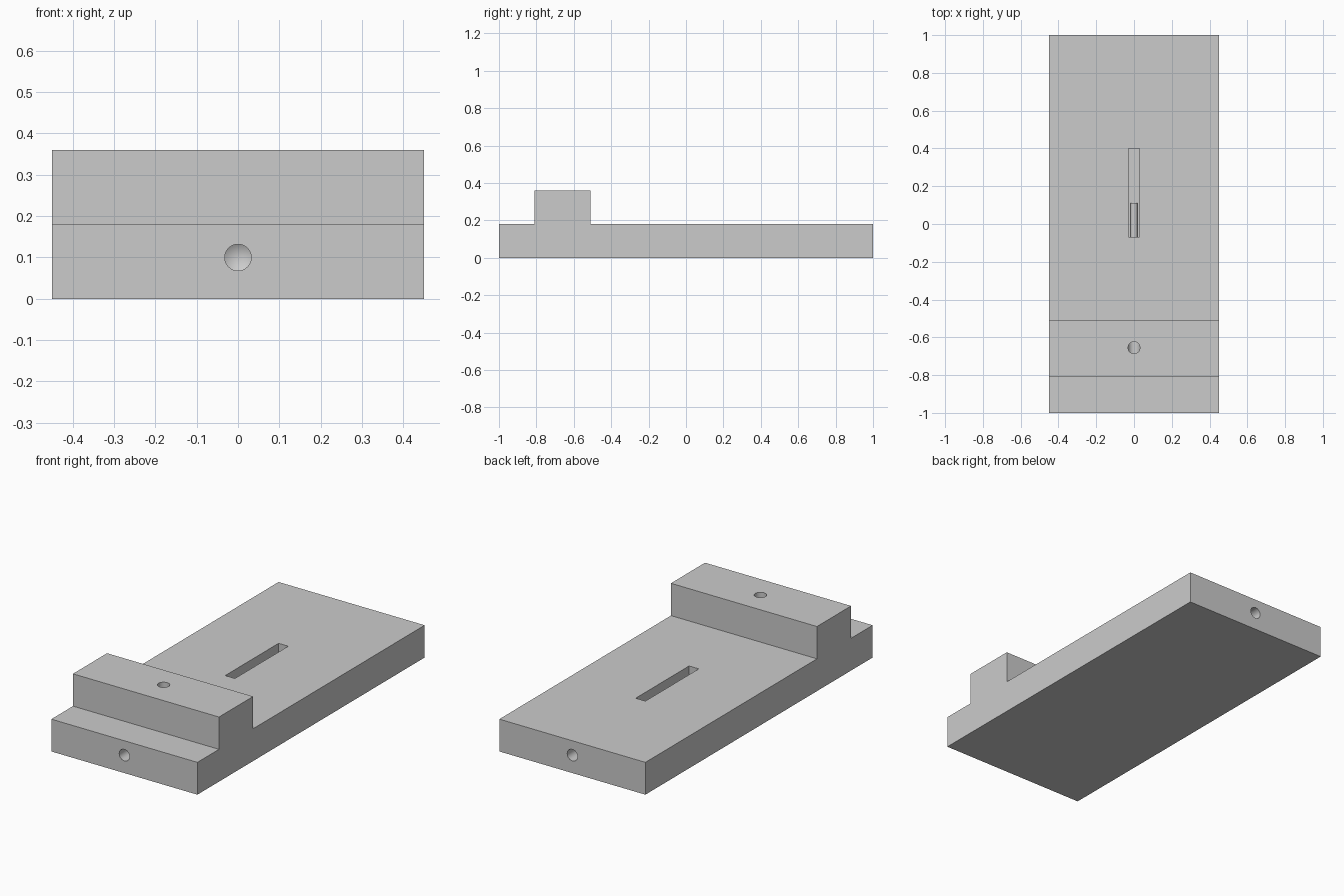
import bpy, bmesh
from math import pi
from mathutils import Matrix, Vector

cube = bpy.data.objects.get("Cube")
if cube:
    bpy.data.objects.remove(cube, do_unlink=True)

grey = bpy.data.materials.new("plain grey")
grey.use_nodes = True
grey.diffuse_color = (0.6, 0.6, 0.6, 1)
grey.node_tree.nodes["Principled BSDF"].inputs["Base Color"].default_value = (0.6, 0.6, 0.6, 1)


def finish(name, bm):
    bmesh.ops.recalc_face_normals(bm, faces=bm.faces)
    mesh = bpy.data.meshes.new(name)
    bm.to_mesh(mesh)
    bm.free()
    mesh.materials.append(grey)
    obj = bpy.data.objects.new(name, mesh)
    bpy.context.collection.objects.link(obj)
    return obj


def box(name, size, centre):
    bm = bmesh.new()
    bmesh.ops.create_cube(bm, size=1, matrix=Matrix.Translation(centre) @ Matrix.Diagonal((*size, 1)))
    return finish(name, bm)


def rod(name, start, end, radius, tip=0.0):
    """Round rod between two points, with an optional drill tip at the end."""
    start, end = Vector(start), Vector(end)
    axis = end - start
    bm = bmesh.new()
    turn = axis.to_track_quat("Z", "Y").to_matrix().to_4x4()
    bmesh.ops.create_cone(bm, cap_ends=True, segments=32, radius1=radius, radius2=radius,
                          depth=axis.length, matrix=Matrix.Translation((start + end) / 2) @ turn)
    if tip:
        cap = max((f for f in bm.faces if len(f.verts) > 4),
                  key=lambda f: f.calc_center_median().dot(axis))
        centre = bmesh.ops.poke(bm, faces=[cap])["verts"][0]
        centre.co += axis.normalized() * tip
    return finish(name, bm)


def smooth(obj):
    bpy.ops.object.select_all(action="DESELECT")
    obj.select_set(True)
    bpy.context.view_layer.objects.active = obj
    bpy.ops.object.shade_smooth_by_angle(angle=pi / 6)


# Stepped block: side profile (y, z) extruded across the width
profile = [(-1, 0), (1, 0), (1, 0.18), (-0.51, 0.18), (-0.51, 0.36),
           (-0.81, 0.36), (-0.81, 0.18), (-1, 0.18)]
bm = bmesh.new()
side = bm.faces.new([bm.verts.new((-0.45, y, z)) for y, z in profile])
grown = bmesh.ops.extrude_face_region(bm, geom=[side])["geom"]
bmesh.ops.translate(bm, vec=(0.9, 0, 0), verts=[v for v in grown if isinstance(v, bmesh.types.BMVert)])
block = finish("stepped_block", bm)

# Slot, end bores and the hole down through the raised bar
cutters = [
    box("slot_cutter", (0.06, 0.47, 0.1), (0, 0.165, 0.16)),
    rod("front_bore_cutter", (0, -1.1, 0.1), (0, -0.2, 0.1), 0.032, 0.02),
    rod("back_bore_cutter", (0, 1.1, 0.1), (0, 0.5, 0.1), 0.032, 0.02),
    rod("bar_hole_cutter", (0, -0.655, 0.45), (0, -0.655, 0.1), 0.0315),
]
for cutter in cutters:
    cutter.hide_render = True
    cutter.hide_viewport = True
    cutter.display_type = "WIRE"
    cut = block.modifiers.new(cutter.name, "BOOLEAN")
    cut.operation = "DIFFERENCE"
    cut.solver = "EXACT"
    cut.object = cutter

# Apply the cuts, then shade the round holes smooth
bpy.context.view_layer.objects.active = block
for cut in list(block.modifiers):
    bpy.ops.object.modifier_apply(modifier=cut.name)
for cutter in cutters:
    bpy.data.objects.remove(cutter, do_unlink=True)
smooth(block)

# Small pin lying in the front end of the slot
pin = rod("slot_pin", (0, -0.07, 0.128), (0, 0.11, 0.128), 0.019)
smooth(pin)
